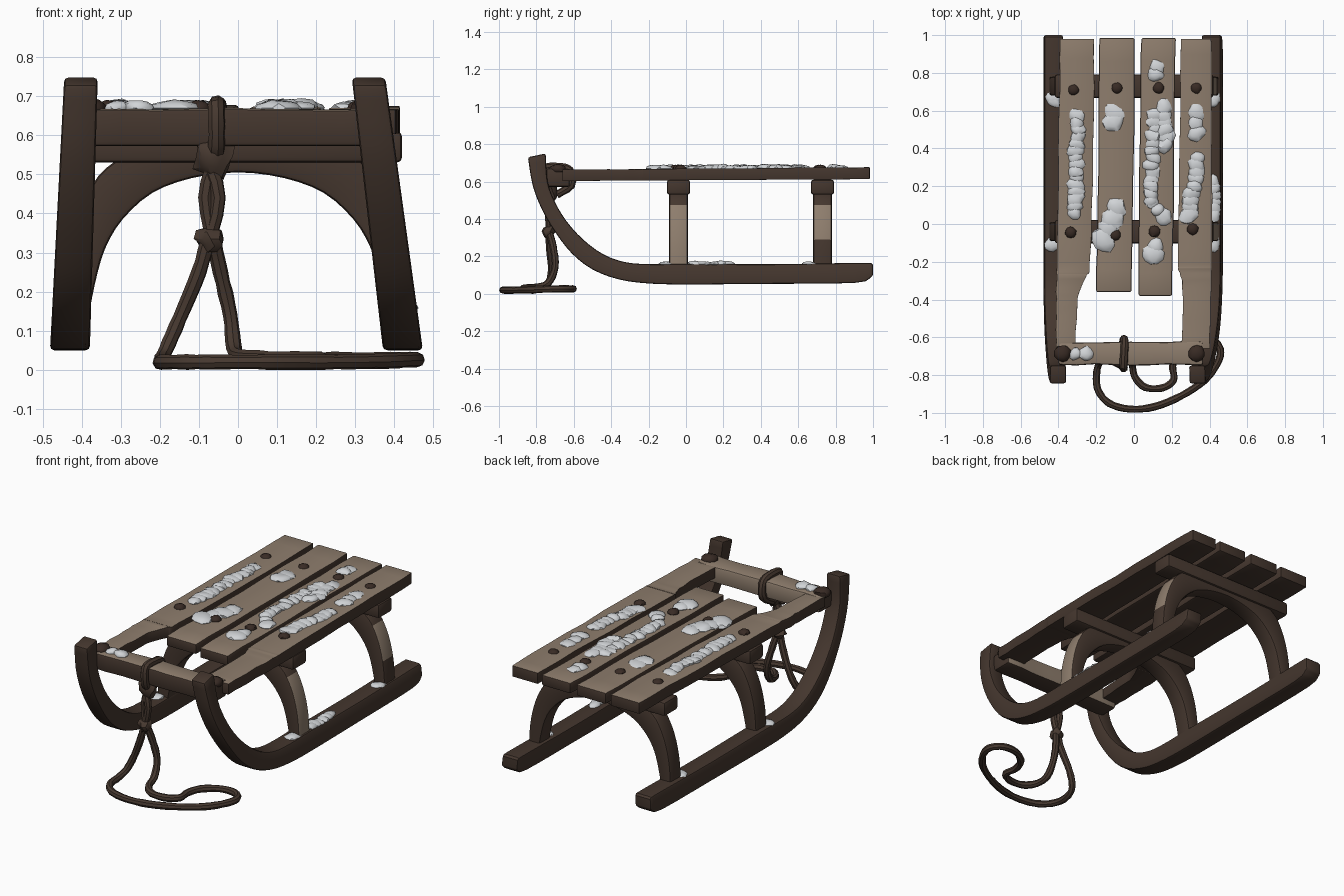
import bpy, bmesh, math, random
from mathutils import Vector, Matrix, noise

if "Cube" in bpy.data.objects:
    bpy.data.objects.remove(bpy.data.objects["Cube"])

random.seed(4)


def material(name, rgb):
    m = bpy.data.materials.new(name)
    m.diffuse_color = (*rgb, 1)
    m.use_nodes = True
    m.node_tree.nodes["Principled BSDF"].inputs["Base Color"].default_value = m.diffuse_color
    return m


DARK = material("dark stained wood", (0.058, 0.037, 0.027))
TAN = material("worn tan wood", (0.27, 0.205, 0.152))
ROPE = material("brown rope", (0.062, 0.040, 0.029))
IRON = material("rusty nail", (0.040, 0.024, 0.018))
SNOW = material("snow", (0.64, 0.66, 0.68))


def finish(name, bm, mats, rule=None):
    bmesh.ops.recalc_face_normals(bm, faces=bm.faces)
    bm.normal_update()
    for f in bm.faces:
        f.material_index = int(rule(f)) if rule else 0
    me = bpy.data.meshes.new(name)
    bm.to_mesh(me)
    bm.free()
    for m in mats:
        me.materials.append(m)
    ob = bpy.data.objects.new(name, me)
    bpy.context.collection.objects.link(ob)
    return ob


def spline(pts, n):
    """Catmull-Rom through points of any dimension"""
    p = [pts[0]] + list(pts) + [pts[-1]]
    out = []
    for i in range(1, len(p) - 2):
        for k in range(n):
            t = k / n
            out.append(tuple(
                0.5 * (2 * b + (c - a) * t + (2 * a - 5 * b + 4 * c - d) * t * t
                       + (3 * b - a - 3 * c + d) * t ** 3)
                for a, b, c, d in zip(p[i - 1], p[i], p[i + 1], p[i + 2])))
    return out + [tuple(pts[-1])]


def loft(name, rings, mats, bevel=0.0, rule=None):
    bm = bmesh.new()
    vs = [[bm.verts.new(c) for c in r] for r in rings]
    n = len(rings[0])
    for a, b in zip(vs, vs[1:]):
        for i in range(n):
            bm.faces.new((a[i], a[(i + 1) % n], b[(i + 1) % n], b[i]))
    bm.faces.new(vs[0])
    bm.faces.new(vs[-1])
    bmesh.ops.recalc_face_normals(bm, faces=bm.faces)
    if bevel:
        sharp = [e for e in bm.edges if e.calc_face_angle(0) > math.radians(45)]
        bmesh.ops.bevel(bm, geom=sharp, offset=bevel, segments=2, profile=0.5,
                        affect='EDGES', clamp_overlap=True)
    return finish(name, bm, mats, rule)


def tube(name, pts, radius, n=3, sides=8):
    path = [Vector(p) for p in spline(pts, n)]
    rings, u = [], Vector((1, 0.2, 0.1))
    for i, p in enumerate(path):
        t = (path[min(i + 1, len(path) - 1)] - path[max(i - 1, 0)]).normalized()
        u = (u - t * u.dot(t)).normalized()
        v = t.cross(u)
        r = radius * random.uniform(0.92, 1.05)
        rings.append([p + (u * math.cos(a) + v * math.sin(a)) * r
                      for a in (2 * math.pi * k / sides for k in range(sides))])
    return loft(name, rings, [ROPE])


def lump(name, loc, scale, mat, rough=0.15):
    bm = bmesh.new()
    bmesh.ops.create_icosphere(bm, subdivisions=2, radius=1)
    for v in bm.verts:
        v.co *= 1 + rough * noise.noise(v.co * 2 + Vector(loc) * 9)
        v.co = Vector(loc) + Vector(a * b for a, b in zip(v.co, scale))
    return finish(name, bm, [mat])


def jit(a=0.004):
    return random.uniform(-a, a)


# runners: (outer y, outer z, inner y, inner z) along the curve
side = [(0.985, 0.085, 0.99, 0.165), (0.9, 0.058, 0.9, 0.165), (0.45, 0.053, 0.45, 0.158),
        (0.0, 0.050, 0.0, 0.16), (-0.2, 0.055, -0.18, 0.158), (-0.36, 0.077, -0.32, 0.168),
        (-0.5, 0.13, -0.44, 0.21), (-0.61, 0.215, -0.55, 0.29), (-0.70, 0.33, -0.64, 0.39),
        (-0.77, 0.45, -0.70, 0.49), (-0.82, 0.58, -0.74, 0.60), (-0.845, 0.73, -0.75, 0.75)]
for label, bottom, top in (("left", -0.43, -0.402), ("right", 0.422, 0.335)):
    rings = []
    for oy, oz, iy, iz in [(1.0, 0.095, 1.0, 0.155)] + spline(side, 3):
        ring = []
        for y, z, s in ((oy, oz, -1), (oy, oz, 1), (iy, iz, 1), (iy, iz, -1)):
            t = (z - 0.05) / 0.69
            ring.append((bottom + (top - bottom) * t + s * (0.051 - 0.008 * t), y, z))
        rings.append(ring)
    loft(label + "_runner", rings, [DARK], 0.016)

# arched legs with a cross beam on top: (outer x, outer z, inner x, inner z)
half = [(0.45, 0.12, 0.385, 0.12), (0.442, 0.25, 0.366, 0.22), (0.42, 0.36, 0.34, 0.31),
        (0.385, 0.45, 0.295, 0.385), (0.335, 0.518, 0.22, 0.452), (0.24, 0.56, 0.12, 0.49)]
arch = half + [(0, 0.57, 0, 0.505)] + [(-a, b, -c, d) for a, b, c, d in reversed(half)]
for label, y, zlo in (("front", -0.04, 0.12), ("rear", 0.73, 0.27)):
    rings = [[(ox, y - 0.05, oz), (ox, y + 0.05, oz), (ix, y + 0.05, iz), (ix, y - 0.05, iz)]
             for ox, oz, ix, iz in spline(arch, 3)]
    loft(label + "_arch", rings, [DARK, TAN], 0.012,
         lambda f: f.normal.x > 0.7 and f.calc_center_median().x > 0.37
         and zlo < f.calc_center_median().z < 0.5)
    rings = [[(x, y - 0.062, 0.53), (x, y + 0.062, 0.53), (x, y + 0.062, 0.61), (x, y - 0.062, 0.61)]
             for x in (-0.42, 0.42)]
    loft(label + "_beam", rings, [DARK], 0.014)


def top_is_tan(f):
    return f.normal.z > 0.45


# seat planks: (y, left x, right x)
planks = {
    "left_outer_plank": [(0.98, -0.39, -0.21), (0.4, -0.40, -0.215), (-0.2, -0.41, -0.232),
                         (-0.27, -0.41, -0.25), (-0.36, -0.412, -0.29), (-0.45, -0.412, -0.302),
                         (-0.66, -0.412, -0.31)],
    "left_inner_plank": [(0.985, -0.185, 0.0), (0.3, -0.19, -0.002), (-0.36, -0.20, -0.012)],
    "right_inner_plank": [(0.985, 0.037, 0.222), (0.3, 0.03, 0.212), (-0.38, 0.022, 0.202)],
    "right_outer_plank": [(0.98, 0.25, 0.41), (0.5, 0.242, 0.412), (-0.15, 0.232, 0.412),
                          (-0.24, 0.235, 0.41), (-0.34, 0.258, 0.408), (-0.66, 0.25, 0.40)],
}
for name, outline in planks.items():
    rings = []
    for y, a, b in spline(outline, 4):
        a, b, lo = a + jit(0.003), b + jit(0.003), 0.607 + 0.006 * y
        hi = 0.668 + 0.008 * y + jit(0.002)
        rings.append([(a, y, lo), (b, y, lo), (b, y, hi), (a, y, hi)])
    loft(name, rings, [DARK, TAN], 0.009, top_is_tan)

# front cross bar
rings = []
for i in range(9):
    x = -0.40 + 0.765 * i / 8
    y0, y1, hi = -0.745 + jit(), -0.63 + jit() + 0.008 * i / 8, 0.668 + jit(0.003)
    rings.append([(x, y0, 0.572), (x, y1, 0.572), (x, y1, hi), (x, y0, hi)])
loft("front_bar", rings, [DARK, TAN], 0.012,
     lambda f: f.normal.z > 0.4 or f.normal.y > 0.7)

# nails
nails = [(-0.32, 0.71), (-0.09, 0.72), (0.13, 0.72), (0.33, 0.72),
         (-0.335, -0.045), (-0.10, -0.058), (0.108, -0.04), (0.31, -0.028)]
for i, (x, y) in enumerate(nails):
    lump(f"nail_{i}", (x, y, 0.668), (0.031, 0.031, 0.022), IRON)
for i, x in enumerate((-0.38, 0.332)):
    lump(f"bar_bolt_{i}", (x, -0.685, 0.667), (0.045, 0.045, 0.028), IRON)

# pull rope: wrap on the bar, hanging twist, and loop lying on the ground
tube("rope_wrap", [(-0.06, -0.72, 0.54), (-0.055, -0.755, 0.58), (-0.055, -0.762, 0.65),
                   (-0.055, -0.74, 0.678), (-0.05, -0.65, 0.675), (-0.05, -0.615, 0.65),
                   (-0.055, -0.615, 0.58), (-0.06, -0.69, 0.53)], 0.022)
lump("rope_knot", (-0.063, -0.725, 0.545), (0.048, 0.04, 0.056), ROPE, 0.5)
tube("rope_twist_a", [(-0.055, -0.725, 0.54), (-0.082, -0.725, 0.44), (-0.06, -0.735, 0.32)], 0.021)
tube("rope_twist_b", [(-0.08, -0.725, 0.54), (-0.05, -0.735, 0.44), (-0.078, -0.73, 0.32)], 0.019)
lump("rope_lower_knot", (-0.07, -0.735, 0.335), (0.036, 0.034, 0.034), ROPE, 0.5)
tube("rope_loop", [(-0.075, -0.735, 0.34), (-0.10, -0.73, 0.25), (-0.15, -0.72, 0.13),
                   (-0.185, -0.74, 0.05), (-0.198, -0.80, 0.022), (-0.19, -0.88, 0.02),
                   (-0.13, -0.95, 0.02), (-0.02, -0.98, 0.02), (0.11, -0.967, 0.02),
                   (0.25, -0.91, 0.02), (0.37, -0.83, 0.022), (0.44, -0.74, 0.025),
                   (0.457, -0.665, 0.026), (0.41, -0.61, 0.026), (0.32, -0.61, 0.026),
                   (0.235, -0.67, 0.026), (0.205, -0.75, 0.026), (0.21, -0.825, 0.028),
                   (0.15, -0.868, 0.028), (0.06, -0.865, 0.03), (0.005, -0.81, 0.035),
                   (-0.01, -0.74, 0.055), (-0.02, -0.70, 0.14), (-0.045, -0.71, 0.25),
                   (-0.065, -0.735, 0.34)], 0.0195, 4)


# snow patches: chains of flattened craggy lumps
def snow(name, pts, w, z=0.67, h=0.022):
    bm = bmesh.new()
    steps = max(1, int((Vector(pts[0]) - Vector(pts[-1])).length / (w * 0.9)))
    for k in range(steps + 1):
        p = Vector(pts[0]).lerp(Vector(pts[-1]), k / steps)
        s = random.uniform(0.85, 1.15)
        mat = (Matrix.Translation((p.x + jit(w * 0.15), p.y, z))
               @ Matrix.Rotation(random.random() * 6, 4, 'Z')
               @ Matrix.Diagonal((w * s, w * s * 1.15, h * random.uniform(0.7, 1), 1)))
        new = bmesh.ops.create_icosphere(bm, subdivisions=2, radius=1, matrix=mat)["verts"]
        for v in new:
            d = v.co - Vector((p.x, p.y, z))
            v.co += d * 0.35 * noise.noise(v.co * 25)
    finish(name, bm, [SNOW])


patches = [([(-0.30, 0.57), (-0.315, 0.06)], 0.038), ([(-0.11, 0.58), (-0.105, 0.54)], 0.048),
           ([(-0.10, 0.08), (-0.16, -0.08)], 0.052), ([(0.125, 0.83), (0.12, 0.79)], 0.04),
           ([(0.16, 0.61), (0.17, 0.42)], 0.042), ([(0.11, 0.58), (0.085, 0.12)], 0.04),
           ([(0.09, 0.11), (0.16, 0.04)], 0.04), ([(0.11, -0.12), (0.11, -0.16)], 0.045),
           ([(0.325, 0.59), (0.33, 0.48)], 0.043), ([(0.34, 0.35), (0.29, 0.05)], 0.042)]
for i, (pts, w) in enumerate(patches):
    snow(f"seat_snow_{i}", pts, w)
snow("bar_snow", [(-0.31, -0.685), (-0.255, -0.685)], 0.034)
# snow on the runners beside the legs
for i, (a, b) in enumerate([((-0.43, 0.66), (-0.43, 0.65)), ((-0.43, -0.10), (-0.43, -0.11)),
                            ((0.42, 0.66), (0.42, 0.65)), ((0.42, -0.10), (0.42, -0.11)),
                            ((0.42, 0.05), (0.42, 0.22))]):
    snow(f"runner_snow_{i}", [a, b], 0.034, 0.158, 0.018)

# smooth shading with sharp edges kept
for ob in bpy.data.objects:
    ob.select_set(True)
    bpy.context.view_layer.objects.active = ob
bpy.ops.object.shade_smooth_by_angle(angle=math.radians(35))
